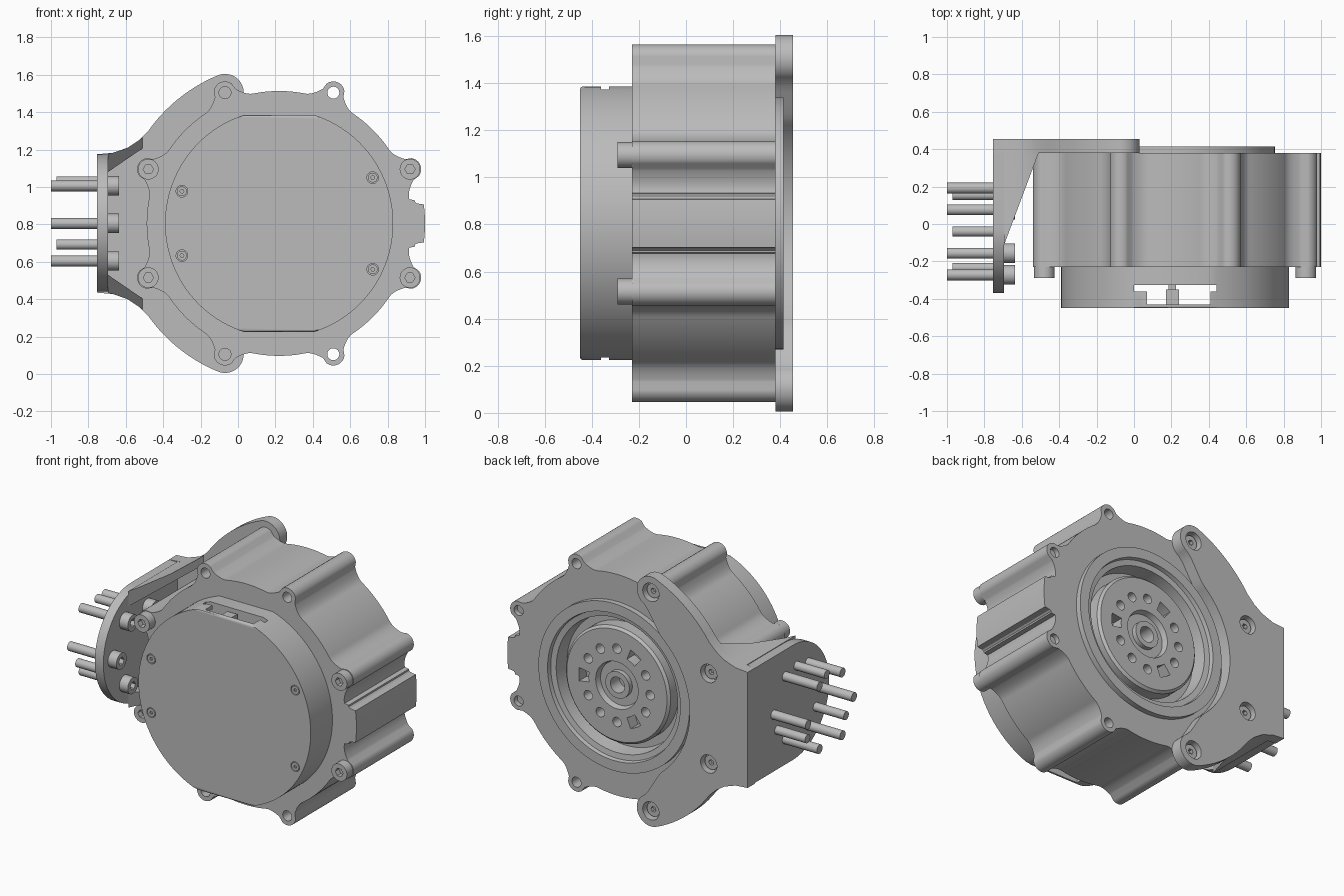
import bpy, bmesh, math
from mathutils import Vector

if "Cube" in bpy.data.objects:
    bpy.data.objects.remove(bpy.data.objects["Cube"])

grey = bpy.data.materials.new("satin_grey")
grey.use_nodes = True
grey.diffuse_color = (0.5, 0.5, 0.5, 1)
grey.node_tree.nodes["Principled BSDF"].inputs["Base Color"].default_value = (0.5, 0.5, 0.5, 1)

CX, CZ = 0.22, 0.805          # main axis, running along y
BOSS_R = 0.757
BOSS_ANGLES = [22.5 + 45 * i for i in range(8)]


def polar(r, deg, cx=CX, cz=CZ):
    a = math.radians(deg)
    return (cx + r * math.cos(a), cz + r * math.sin(a))


def circle(c, r, n=32):
    return [polar(r, 360 * i / n, *c) for i in range(n)]


def rect(x0, x1, z0, z1):
    return [(x0, z0), (x1, z0), (x1, z1), (x0, z1)]


def finish(bm, name):
    bmesh.ops.recalc_face_normals(bm, faces=bm.faces)
    mesh = bpy.data.meshes.new(name)
    bm.to_mesh(mesh)
    bm.free()
    mesh.materials.append(grey)
    ob = bpy.data.objects.new(name, mesh)
    bpy.context.collection.objects.link(ob)
    return ob


def prism_mesh(parts, axis="y"):
    """Extrude each (outline, start, end) along the axis."""
    bm = bmesh.new()
    for pts, a, b in parts:
        rings = []
        for t in (a, b):
            rings.append([bm.verts.new((p, t, q) if axis == "y" else (t, p, q)) for p, q in pts])
        for ring in rings:
            bm.faces.new(ring)
        n = len(pts)
        for i in range(n):
            j = (i + 1) % n
            bm.faces.new((rings[0][i], rings[0][j], rings[1][j], rings[1][i]))
    return bm


def prisms(name, parts, axis="y"):
    return finish(prism_mesh(parts, axis), name)


def lathe(name, profile):
    bm = bmesh.new()
    vs = [bm.verts.new((CX + r, y, CZ)) for r, y in profile]
    es = [bm.edges.new((vs[i - 1], vs[i])) for i in range(len(vs))]
    bmesh.ops.spin(bm, geom=vs + es, cent=(CX, 0, CZ), axis=(0, 1, 0),
                   angle=2 * math.pi, steps=96, use_merge=True)
    bmesh.ops.remove_doubles(bm, verts=bm.verts, dist=0.0001)
    return finish(bm, name)


def cut(ob, parts, axis="y"):
    cutter = prisms("cutter", parts, axis)
    mod = ob.modifiers.new("cut", "BOOLEAN")
    mod.operation, mod.solver, mod.object = "DIFFERENCE", "EXACT", cutter
    dg = bpy.context.evaluated_depsgraph_get()
    mesh = bpy.data.meshes.new_from_object(ob.evaluated_get(dg))
    ob.modifiers.clear()
    ob.data = mesh
    bpy.data.objects.remove(cutter)


def bolts(name, centres, r, seat, top, axis="y", hex_r=0.4):
    """Socket heads from seat to top, each with a hexagonal recess."""
    ob = prisms(name, [(circle(c, r), seat, top) for c in centres], axis)
    depth = (top - seat) * 0.6
    over = math.copysign(0.01, top - seat)
    cut(ob, [(circle(c, r * hex_r, 6), top - depth, top + over) for c in centres], axis)


# Main housing: round wall with eight filleted bosses and a side pad
def housing_radius(deg):
    d = min(abs((deg - a + 180) % 360 - 180) for a in BOSS_ANGLES)
    t = BOSS_R * math.sin(math.radians(d))
    r = 0.708
    if t < 0.058:
        r = BOSS_R * math.cos(math.radians(d)) + math.sqrt(0.06 ** 2 - t * t)
    elif t < 0.15:
        k = (0.15 - t) / 0.092
        r = 0.708 + 0.05 * k * k
    side = abs((deg + 180) % 360 - 180)
    if side < 10:
        pad = 0.78 if side < 7.6 else 0.78 - 0.045 * min(1, (side - 7.6) / 0.8)
        r = max(r, pad)
    return r


outline = [polar(housing_radius(i * 0.75), i * 0.75) for i in range(480)]
housing = prisms("housing", [(outline, -0.23, 0.38)])
boss = [polar(BOSS_R, a) for a in BOSS_ANGLES]
cut(housing, [(circle(c, 0.032), -0.3, 0.45) for c in boss]
    + [(circle((CX, CZ), 0.5, 96), 0.29, 0.45)])

# Rear bearing ring and output hub
lathe("rear_ring", [(0.535, 0.37), (0.535, 0.415), (0.47, 0.415), (0.465, 0.39),
                    (0.43, 0.385), (0.42, 0.285), (0.51, 0.285), (0.51, 0.37)])
hub = lathe("output_hub", [(0.05, 0.28), (0.05, 0.38), (0.085, 0.38), (0.085, 0.35), (0.14, 0.35),
                           (0.15, 0.385), (0.355, 0.385), (0.37, 0.37), (0.37, 0.28)])
holes = [(circle(polar(0.235, s + a), 0.03, 24), 0.31, 0.42)
         for s in (0, 120, 240) for a in (30, 60, 90)]
slots = [([polar(0.27, s + a) for a in range(-9, 10, 3)]
          + [polar(0.2, s + a) for a in range(9, -10, -3)], 0.31, 0.42) for s in (0, 120, 240)]
cut(hub, holes + slots)


# Front cover: hollow round cap with flat top and bottom
def flat_round(r, flat):
    return [(x, CZ + max(-flat, min(flat, z - CZ))) for x, z in circle((CX, CZ), r, 128)]


def clipped(r, flat):
    a = math.degrees(math.asin(flat / r))
    side = [-a + 2 * a * i / 48 for i in range(49)]
    return [polar(r, d) for d in side] + [polar(r, 180 + d) for d in side]


bm = prism_mesh([(clipped(0.61, 0.58), -0.45, -0.228)])
rim = [e for e in bm.edges if all(v.co.y < -0.449 for v in e.verts)]
bmesh.ops.bevel(bm, geom=rim, offset=0.01, segments=2, profile=0.5, affect="EDGES")
cover = finish(bm, "front_cover")
cut(cover, [(clipped(0.585, 0.555), -0.432, -0.325)])
cut(cover, [(rect(0.0, 0.44, 0, 1.6), -0.36, -0.326)])
cut(cover, [(rect(0.07, 0.41, 0, 1.6), -0.431, -0.35)])
prisms("cover_post", [(rect(0.17, 0.24, 1.2, 1.37), -0.435, -0.35),
                      (rect(0.185, 0.225, 1.22, 1.35), -0.36, -0.32)])
cover_points = [(x, CZ + s * dz) for x, dz in ((-0.30, 0.172), (0.72, 0.245)) for s in (1, -1)]
cut(cover, [(circle(c, 0.031, 24), -0.46, -0.44) for c in cover_points])
bolts("cover_screws", cover_points, 0.026, -0.43, -0.45)

# Housing screws on the side bosses
side_boss = [boss[i] for i in (0, 3, 4, 7)]
bolts("housing_screws", side_boss, 0.055, -0.23, -0.29, hex_r=0.5)
prisms("screw_shanks", [(circle(c, 0.031, 24), -0.24, 0.35) for c in side_boss])

# Bracket back plate: crescent with round lugs running into a straight edge
flare = [(-0.53, 1.25), (-0.59, 1.21), (-0.67, 1.182), (-0.755, 1.175)]
lug = polar(BOSS_R, 112.5)
upper = [polar(0.1, a, *lug) for a in range(-60, 113, 8)]
upper += [polar(0.857, a) for a in range(115, 148, 3)] + flare


def inner_radius(a):
    return 0.565 + 0.092 * max(0, 1 - (a - 112.5) / 18) ** 1.5


inner = [polar(inner_radius(a), a) for a in (180 - 67.5 * i / 30 for i in range(30))]


def flip(pts):
    return [(x, 2 * CZ - z) for x, z in pts]


plate = prisms("bracket_back_plate", [(upper + flip(upper)[::-1] + flip(inner)[::-1] + inner[1:], 0.38, 0.455)])
left_boss = [boss[i] for i in (2, 3, 4, 5)]
cut(plate, [(circle(c, 0.058), 0.4, 0.47) for c in left_boss])
bolts("bracket_bolts", left_boss, 0.045, 0.39, 0.43)

# Bracket side plate with rounded front end
PY = -0.04
end = [polar(0.367, a, -0.003, CZ + 0.002) for a in range(90, 271, 5)]
prisms("bracket_side_plate", [([(0.455, 1.174)] + end + [(0.455, 0.44)], -0.755, -0.695)], "x")

# Gussets joining both plates, cut to a slope
web = [(-0.695, 1.178)] + flare[2::-1] + [(-0.505, 1.27), (-0.505, 1.21), (-0.695, 1.08)]
bm = prism_mesh([(web, -0.3, 0.381), (flip(web), -0.3, 0.381)])
res = bmesh.ops.bisect_plane(bm, geom=bm.verts[:] + bm.edges[:] + bm.faces[:], dist=0.0001,
                             plane_co=Vector((-0.51, 0.38, 0)), plane_no=Vector((0.48, -0.18, 0)),
                             clear_outer=True)
bmesh.ops.holes_fill(bm, edges=[e for e in bm.edges if e.is_boundary], sides=0)
finish(bm, "bracket_gussets")

# Side plate bolts and dowel pins
ring = [polar(0.232, a, PY, CZ) for a in range(0, 360, 60)]
dowels = [polar(0.225, a, PY, CZ) for a in (90, 210, 330)]
bolts("side_plate_bolts", ring, 0.052, -0.7, -0.635, "x", 0.5)
prisms("bolt_shanks", [(circle(c, 0.029, 24), -1.0, -0.75) for c in ring], "x")
prisms("dowel_pins", [(circle(c, 0.027, 24), -0.97, -0.75) for c in dowels], "x")

# Smooth the round surfaces and keep edges sharp
for ob in bpy.context.collection.objects:
    ob.select_set(ob.type == "MESH")
bpy.context.view_layer.objects.active = housing
bpy.ops.object.shade_smooth_by_angle(angle=math.radians(30))
